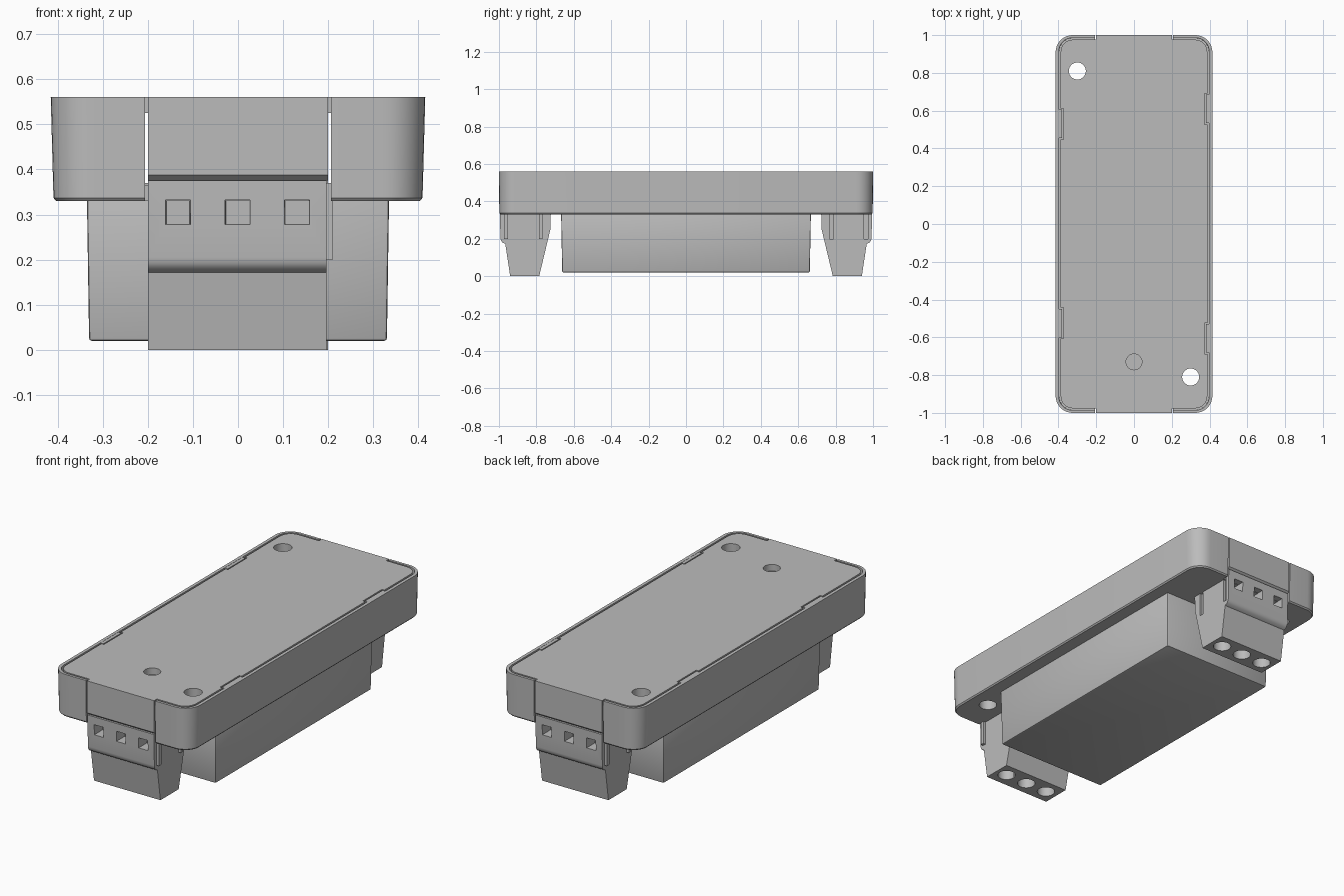
import bpy, bmesh, math
from mathutils import Matrix, Vector

if "Cube" in bpy.data.objects:
    bpy.data.objects.remove(bpy.data.objects["Cube"], do_unlink=True)

grey = bpy.data.materials.new("light grey plastic")
grey.use_nodes = True
GREY = (0.5, 0.5, 0.5, 1)
grey.diffuse_color = GREY
grey.node_tree.nodes["Principled BSDF"].inputs["Base Color"].default_value = GREY


def add(name, bm):
    bmesh.ops.recalc_face_normals(bm, faces=bm.faces)
    mesh = bpy.data.meshes.new(name)
    bm.to_mesh(mesh)
    bm.free()
    mesh.materials.append(grey)
    ob = bpy.data.objects.new(name, mesh)
    bpy.context.collection.objects.link(ob)
    return ob


def loft(name, rings):
    """Closed solid through rings with the same number of points."""
    bm = bmesh.new()
    loops = [[bm.verts.new(p) for p in ring] for ring in rings]
    bm.faces.new(loops[0])
    bm.faces.new(loops[-1])
    for a, b in zip(loops, loops[1:]):
        for i in range(len(a)):
            j = (i + 1) % len(a)
            bm.faces.new((a[i], a[j], b[j], b[i]))
    return add(name, bm)


def rounded(hx, hy, r, z, n=8):
    """Rounded rectangle ring at height z."""
    pts = []
    for k, (sx, sy) in enumerate(((1, 1), (-1, 1), (-1, -1), (1, -1))):
        for i in range(n + 1):
            a = math.pi / 2 * (k + i / n)
            pts.append((sx * (hx - r) + r * math.cos(a), sy * (hy - r) + r * math.sin(a), z))
    return pts


def box(name, x, y, z):
    ring = lambda h: [(x[0], y[0], h), (x[1], y[0], h), (x[1], y[1], h), (x[0], y[1], h)]
    return loft(name, [ring(z[0]), ring(z[1])])


def cyl(name, x, y, r, z0, z1, n=32):
    ring = lambda h: [(x + r * math.cos(math.tau * i / n), y + r * math.sin(math.tau * i / n), h)
                      for i in range(n)]
    return loft(name, [ring(z0), ring(z1)])


def extrude_x(name, profile, x0, x1):
    return loft(name, [[(x, y, z) for y, z in profile] for x in (x0, x1)])


def boolean(ob, tools, operation="DIFFERENCE"):
    """Apply each tool to the object, then remove the tools."""
    for t in tools:
        m = ob.modifiers.new("cut", "BOOLEAN")
        m.operation, m.solver, m.object = operation, "EXACT", t
    apply(ob)
    for t in tools:
        bpy.data.objects.remove(t, do_unlink=True)


def apply(ob):
    dg = bpy.context.evaluated_depsgraph_get()
    dg.update()
    mesh = bpy.data.meshes.new_from_object(ob.evaluated_get(dg))
    ob.modifiers.clear()
    ob.data = mesh


TOP, BASE = 0.56, 0.33
SCREWS = ((-0.3, 0.81), (0.3, -0.81))
SNAPS = ((-1, 0.53), (-1, -0.525), (1, 0.61), (1, -0.605))

# Tray: open shell with a notch at each end and screw posts
tray = loft("tray", [rounded(0.403, 0.991, 0.08, BASE), rounded(0.409, 0.997, 0.085, BASE + 0.007),
                     rounded(0.415, 1.0, 0.09, TOP)])
cuts = [loft("cavity", [rounded(0.396, 0.984, 0.07, 0.365), rounded(0.398, 0.986, 0.072, 0.6)])]
for s in (-1, 1):
    cuts.append(box("notch", (-0.206, 0.206), sorted((s * 0.96, s * 1.1)), (0.3, 0.6)))
boolean(tray, cuts)
boolean(tray, [cyl("post", x, y, 0.065, 0.35, 0.525) for x, y in SCREWS], "UNION")
boolean(tray, [cyl("screw_hole", x, y, 0.045, 0.2, 0.7) for x, y in SCREWS])

# Lid: plate with end tongues, snap recesses, screw holes and a button hole
lid = loft("lid", [rounded(0.388, 0.976, 0.065, z) for z in (0.525, TOP)])
for s in (-1, 1):
    tongue = extrude_x("tongue", [(s * 0.95, TOP), (s, TOP), (s, 0.388), (s * 0.985, 0.375),
                                  (s * 0.95, 0.375)], -0.2, 0.2)
    boolean(lid, [tongue], "UNION")
cuts = [cyl("hole", x, y, 0.045, 0.4, 0.7) for x, y in SCREWS]
cuts.append(cyl("hole", 0, -0.73, 0.042, 0.4, 0.7))
for s, y in SNAPS:
    cuts.append(box("recess", sorted((s * 0.374, s * 0.5)), (y - 0.082, y + 0.082), (0.5, 0.6)))
boolean(lid, cuts)
button = cyl("recessed_button", 0, -0.73, 0.05, 0.4, 0.524)

# Snap tabs on the inside of the tray rim
for s, y in SNAPS:
    box("snap_tab", sorted((s * 0.381, s * 0.402)), (y - 0.076, y + 0.076), (0.5, TOP - 0.001))

# Hanging lower housing
housing = loft("lower_housing", [rounded(0.33, 0.662, 0.006, 0.02, 2),
                                 rounded(0.335, 0.668, 0.006, BASE + 0.02, 2)])
bev = housing.modifiers.new("soft_edge", "BEVEL")
bev.width, bev.segments, bev.limit_method, bev.angle_limit = 0.006, 2, "ANGLE", math.radians(60)
apply(housing)

# Terminal block with wire openings, screw holes, ribs and matching grooves
profile = [(-0.785, 0), (-0.94, 0), (-0.966, 0.172), (-0.982, 0.18), (-0.99, 0.192),
           (-0.992, 0.205), (-0.996, 0.375), (-0.722, 0.375), (-0.725, 0.25)]
block = extrude_x("front_terminal_block", profile, -0.2, 0.196)
cuts = []
for x in (-0.133, -0.001, 0.131):
    square = lambda h, y: [(x + a * h, y, 0.305 + b * h)
                           for a, b in ((-1, -1), (1, -1), (1, 1), (-1, 1))]
    cuts.append(loft("wire_opening", [square(0.028, -1.02), square(0.026, -0.925)]))
    cuts.append(cyl("screw_hole", x, -0.862, 0.045, -0.1, 0.15))
RIBS = (-0.963, -0.777)
for y in RIBS:
    cuts.append(box("groove", (-0.3, -0.187), (y - 0.011, y + 0.011), (0.2, 0.37)))
boolean(block, cuts)
boolean(block, [box("rib", (0.185, 0.21), (y - 0.01, y + 0.01), (0.2, 0.37)) for y in RIBS], "UNION")
back = bpy.data.objects.new("back_terminal_block", block.data)
back.rotation_euler.z = math.pi
bpy.context.collection.objects.link(back)

# Smooth the rounded surfaces, keep edges sharp
bpy.ops.object.select_all(action="DESELECT")
for ob in (tray, lid, button, housing, block):
    ob.select_set(True)
bpy.context.view_layer.objects.active = tray
bpy.ops.object.shade_smooth_by_angle(angle=math.radians(35))
